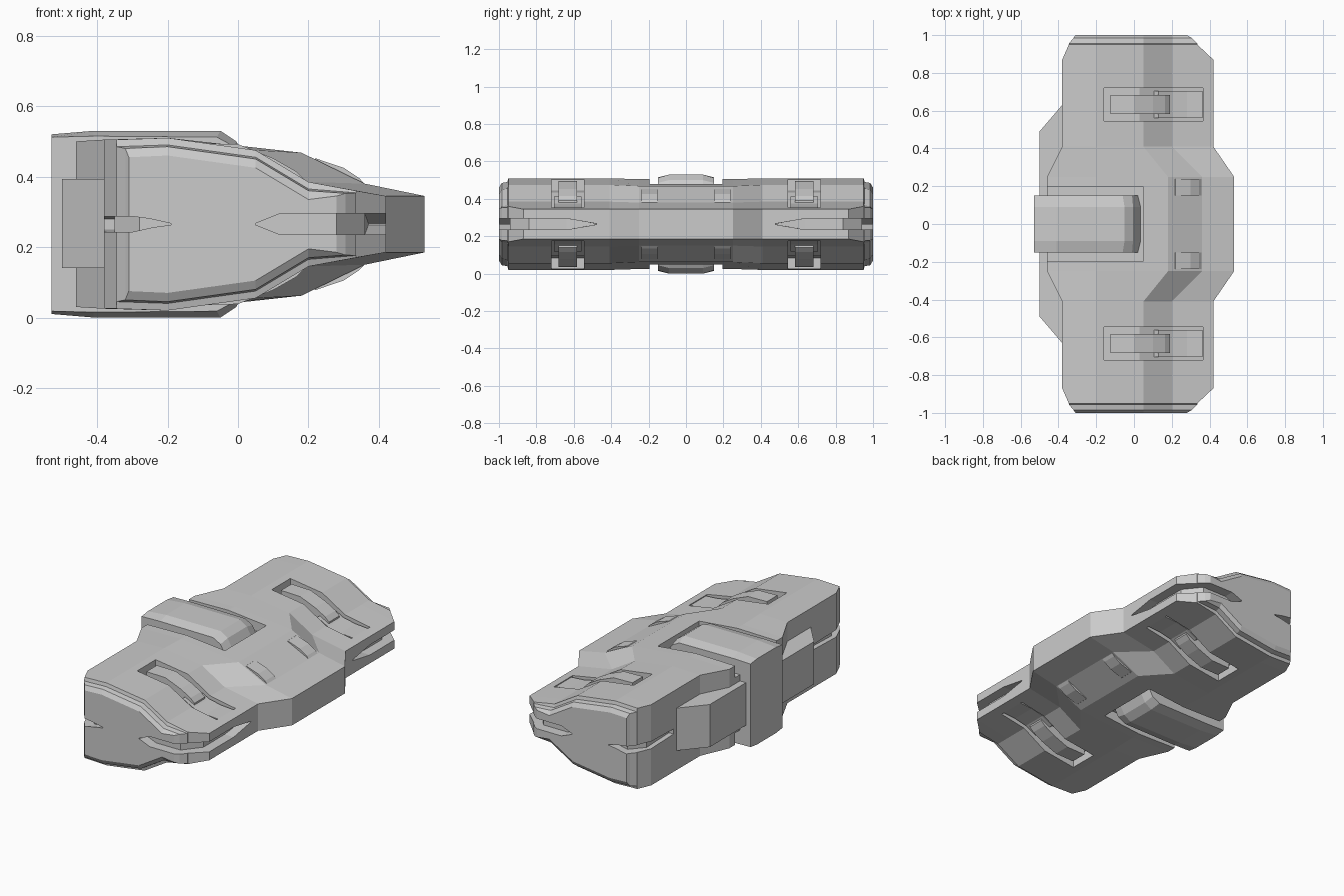
import bpy, bmesh

if "Cube" in bpy.data.objects:
    bpy.data.objects.remove(bpy.data.objects["Cube"])

MID = 0.265          # the model mirrors about this height


def loft(bm, rings):
    """Skin a list of equal-length rings and cap both ends."""
    vs = [[bm.verts.new(p) for p in r] for r in rings]
    n = len(vs[0])
    for a, b in zip(vs, vs[1:]):
        for i in range(n):
            bm.faces.new((a[i], a[(i + 1) % n], b[(i + 1) % n], b[i]))
    bm.faces.new(vs[0])
    bm.faces.new(vs[-1][::-1])


def finish(name, bm):
    bmesh.ops.recalc_face_normals(bm, faces=bm.faces[:])
    me = bpy.data.meshes.new(name)
    bm.to_mesh(me)
    bm.free()
    ob = bpy.data.objects.new(name, me)
    bpy.context.collection.objects.link(ob)
    return ob


def mirror_profile(top):
    return top + [(x, 2 * MID - z) for x, z in reversed(top)]


def slab(bm, prof, y0, y1, inset=0.0):
    """Extrude an xz profile along y on all four mirrored places."""
    for sy in (1, -1):
        for sz in (1, -1):
            loft(bm, [[(x, sy * y, MID + sz * (z - MID)) for x, z in prof]
                      for y in (y0, y1)])


def cut(target, bm, name):
    cutter = finish(name, bm)
    cutter.hide_render = True
    mod = target.modifiers.new(name, 'BOOLEAN')
    mod.operation, mod.solver, mod.object = 'DIFFERENCE', 'EXACT', cutter
    bpy.context.view_layer.objects.active = target
    bpy.ops.object.modifier_apply(modifier=name)
    bpy.data.objects.remove(cutter)


# Hull: lofted along y from upper profiles mirrored in z
centre = [(-.46, .50), (-.2, .505), (.18, .468), (.36, .38), (.53, .345)]
outer = [(-.38, .505), (-.2, .51), (.05, .475), (.2, .385), (.42, .345)]


def end(back, front, dz):
    p = [(x, z - dz) for x, z in outer]
    return [(back, p[0][1])] + p[1:4] + [(front, .36 - dz * .3)]


half = [(.25, centre), (.41, outer), (.87, outer), (.95, end(-.345, .335, 0)),
        (.955, end(-.345, .335, .02)), (.985, end(-.32, .305, .025)),
        (1.0, end(-.31, .28, .05))]
stations = [(-y, p) for y, p in reversed(half)] + half
bm = bmesh.new()
loft(bm, [[(x, y, z) for x, z in mirror_profile(p)] for y, p in stations])
hull = finish("hull", bm)

# Grooves between upper and lower shells: (outer xy, inner xy, half height)
front_groove = [((.05, 1.1), (.05, .94), .002), ((.12, 1.1), (.12, .94), .03),
                ((.36, 1.1), (.28, .94), .03), ((.55, .92), (.36, .84), .03),
                ((.55, .64), (.36, .64), .03), ((.55, .47), (.37, .48), .002)]
back_groove = [((-.19, 1.1), (-.19, .95), .002), ((-.34, 1.1), (-.28, .95), .022),
               ((-.5, .95), (-.35, .87), .022), ((-.5, .66), (-.35, .66), .015)]
bm = bmesh.new()
for path in (front_groove, back_groove):
    for s in (1, -1):
        loft(bm, [[(o[0], s * o[1], MID - h), (o[0], s * o[1], MID + h),
                   (i[0], s * i[1], MID + h), (i[0], s * i[1], MID - h)]
                  for o, i, h in path])
cut(hull, bm, "groove_cutter")

# Handle pockets and the slot around the spine
bm = bmesh.new()
slab(bm, [(-.16, .445), (.03, .435), (.2, .345), (.365, .315),
          (.365, .6), (-.16, .6)], .545, .72)
for sz in (1, -1):
    loft(bm, [[(x, y, MID + sz * (z - MID)) for x, z in
               [(-.6, .43), (.05, .43), (.05, .6), (-.6, .6)]]
              for y in (-.195, .195)])
cut(hull, bm, "pocket_cutter")

# Handles lying in the pockets
bm = bmesh.new()
slab(bm, [(-.125, .43), (-.125, .495), (0, .492), (.1, .452), (.165, .415),
          (.19, .39), (.19, .33)], .583, .682)
finish("handles", bm)
bm = bmesh.new()
slab(bm, [(.1, .39), (.13, .412), (.2, .375), (.28, .358), (.362, .352), (.362, .30),
          (.2, .33)], .56, .705)
finish("handle_ramps", bm)

# Small raised pads on the middle slope
bm = bmesh.new()
slab(bm, [(.2, .44), (.22, .452), (.3, .425), (.345, .395), (.372, .365),
          (.3, .36)], .152, .238)
finish("small_pads", bm)

# Spine block with bevelled long edges
body = [(-.53, .512), (-.41, .515), (-.06, .512), (-.01, .485), (.02, .43)]
crest = [(-.53, .52), (-.41, .53), (-.05, .53), (-.005, .50), (.035, .43)]
bm = bmesh.new()
loft(bm, [[(x, y, z) for x, z in mirror_profile(p)]
          for y, p in [(-.15, body), (-.09, crest), (.09, crest), (.15, body)]])
finish("spine", bm)

# Rear side pods
bm = bmesh.new()
plan = [(-.34, .63), (-.38, .63), (-.5, .49), (-.5, .15), (-.34, .15)]
for s in (1, -1):
    loft(bm, [[(x, s * y, z) for x, y in plan] for z in (.14, .393)])
finish("rear_pods", bm)
